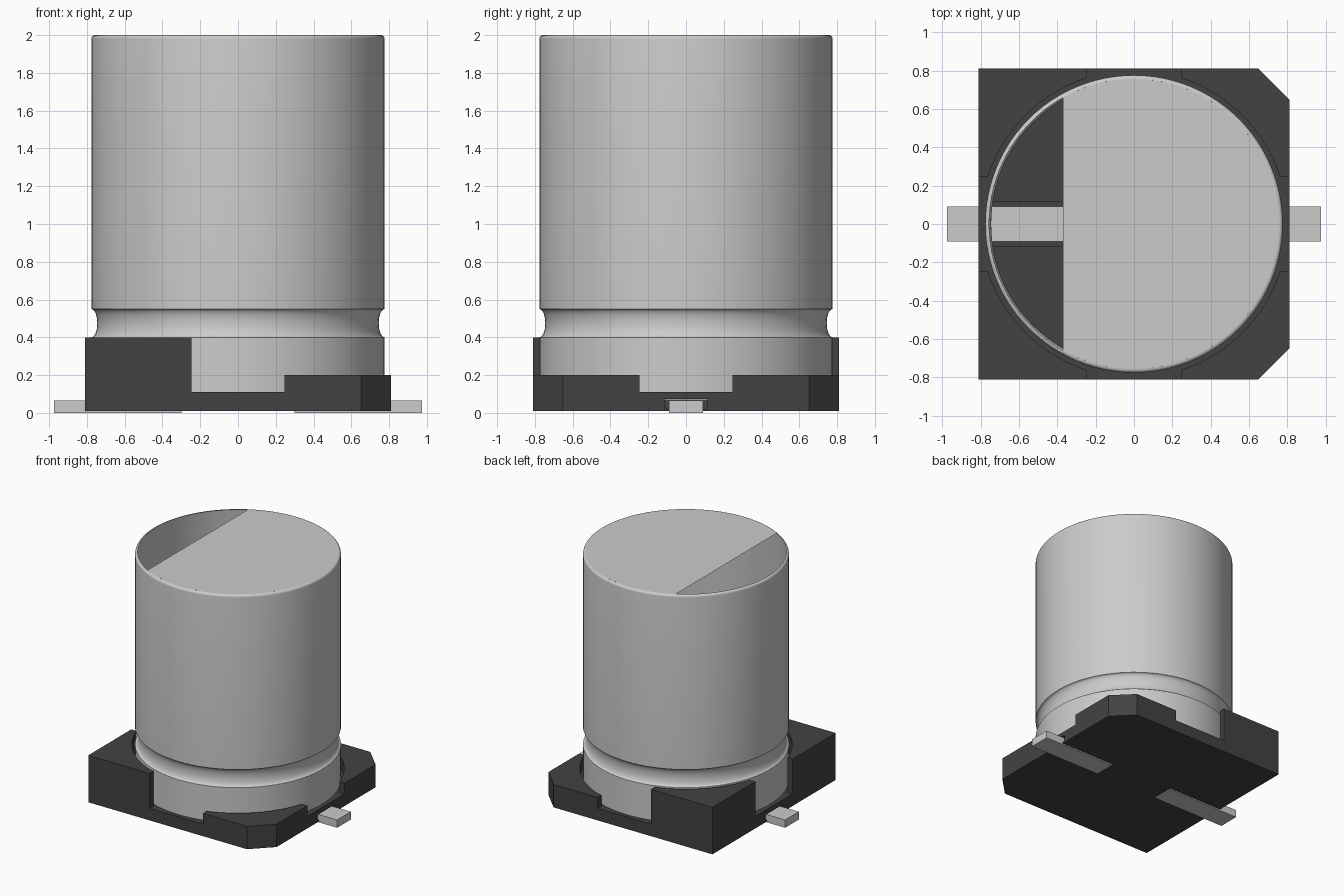
import bpy, bmesh, math

cube = bpy.data.objects.get("Cube")
if cube:
    bpy.data.objects.remove(cube, do_unlink=True)


def material(name, value):
    m = bpy.data.materials.new(name)
    m.use_nodes = True
    colour = (value, value, value, 1)
    m.diffuse_color = colour
    bsdf = m.node_tree.nodes["Principled BSDF"]
    bsdf.inputs["Base Color"].default_value = colour
    bsdf.inputs["Roughness"].default_value = 0.6
    return m


SILVER = material("silver grey", 0.6)
BLACK = material("black plastic", 0.055)


def finish(name, bm, mat):
    me = bpy.data.meshes.new(name)
    bm.to_mesh(me)
    bm.free()
    me.materials.append(mat)
    ob = bpy.data.objects.new(name, me)
    bpy.context.collection.objects.link(ob)
    return ob


def prism(name, pts, z0, z1, mat):
    bm = bmesh.new()
    face = bm.faces.new([bm.verts.new((x, y, z0)) for x, y in pts])
    ext = bmesh.ops.extrude_face_region(bm, geom=[face])
    top = [v for v in ext["geom"] if isinstance(v, bmesh.types.BMVert)]
    bmesh.ops.translate(bm, verts=top, vec=(0, 0, z1 - z0))
    bmesh.ops.recalc_face_normals(bm, faces=bm.faces)
    return finish(name, bm, mat)


def rect(x0, x1, y):
    return [(x0, -y), (x1, -y), (x1, y), (x0, y)]


def arc(r, a0, a1, n):
    return [(r * math.cos(a0 + (a1 - a0) * i / n),
             r * math.sin(a0 + (a1 - a0) * i / n)) for i in range(n + 1)]


def activate(ob):
    bpy.ops.object.select_all(action='DESELECT')
    ob.select_set(True)
    bpy.context.view_layer.objects.active = ob


# Base slab: square with two clipped corners on the +x side
H, C, N = 0.81, 0.65, 0.245
slab = prism("base_slab", [(-H, -H), (C, -H), (H, -C), (H, C), (C, H), (-H, H)],
             0.01, 0.11, BLACK)

# Round recess and the two lead slots cut from the slab
cutters = [prism("recess_cutter", arc(0.75, 0, 2 * math.pi, 96)[:-1], 0.07, 0.3, BLACK),
           prism("left_slot_cutter", rect(0.29, 0.9, 0.115), 0.02, 0.073, BLACK),
           prism("right_slot_cutter", rect(-0.9, -0.29, 0.115), 0.02, 0.073, BLACK)]
for c in cutters:
    c.hide_render = True
    mod = slab.modifiers.new(c.name, 'BOOLEAN')
    mod.operation, mod.solver, mod.object = 'DIFFERENCE', 'EXACT', c
    activate(slab)
    bpy.ops.object.modifier_apply(modifier=mod.name)
for c in cutters:
    bpy.data.objects.remove(c, do_unlink=True)

# Corner blocks hugging the can: low and clipped at +x, tall and square at -x
R = 0.8
a = math.asin(N / R)
inner = arc(R, a, math.pi / 2 - a, 16)
for sx, side in ((1, "left"), (-1, "right")):
    for sy, end in ((-1, "front"), (1, "back")):
        corner = [(C, H), (H, C)] if sx > 0 else [(H, H)]
        pts = inner + [(N, H)] + corner + [(H, N)]
        prism(f"{end}_{side}_corner_block", [(sx * x, sy * y) for x, y in pts],
              0.11, 0.2 if sx > 0 else 0.4, BLACK)

# Flat leads
prism("left_lead", rect(0.30, 0.975, 0.09), 0, 0.065, SILVER)
prism("right_lead", rect(-0.975, -0.30, 0.09), 0, 0.065, SILVER)

# Can wall: lathed thin shell with a crimp groove and a rounded top rim
CAN, RIM, SEG = 0.776, 0.02, 96
profile = [(CAN, 0.11)]
profile += [(CAN - 0.031 * math.sin(math.pi * i / 12),
             0.475 - 0.075 * math.cos(math.pi * i / 12)) for i in range(13)]
profile += [(CAN - RIM + x, 2 - RIM + z) for x, z in arc(RIM, 0, math.pi / 2, 6)]
bm = bmesh.new()
rings = [[bm.verts.new((x, y, z)) for x, y in arc(r, 0, 2 * math.pi, SEG)[:-1]]
         for r, z in profile]
for lo, hi in zip(rings, rings[1:]):
    for i in range(SEG):
        j = (i + 1) % SEG
        bm.faces.new((lo[i], lo[j], hi[j], hi[i]))
can = finish("can_wall", bm, SILVER)
activate(can)
bpy.ops.object.shade_smooth_by_angle(angle=math.radians(35))

# Top cap: disc with an open segment on the -x side
bm = bmesh.new()
t = math.acos(-0.37 / (CAN - RIM))
bm.faces.new([bm.verts.new((x, y, 2)) for x, y in arc(CAN - RIM, -t, t, 64)])
finish("can_top", bm, SILVER)
